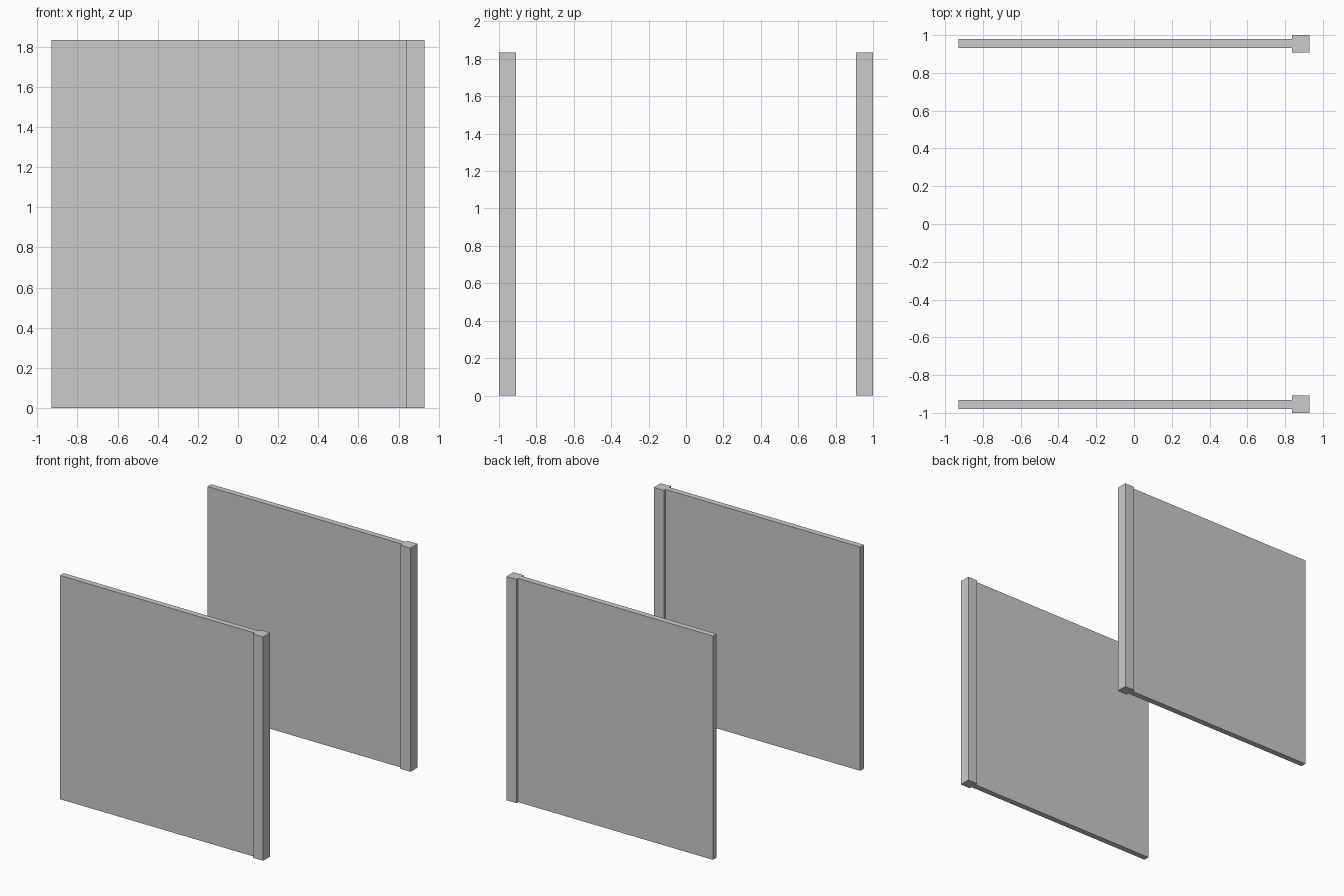
import bpy
import bmesh

if "Cube" in bpy.data.objects:
    bpy.data.objects.remove(bpy.data.objects["Cube"])

HEIGHT = 1.834
X_BACK, X_POST, X_END = -0.928, 0.837, 0.928
Y_MID = 0.9545          # centre line of each wall
PANEL, POST = 0.024, 0.0455  # half thicknesses

# Half of the plan outline: thin panel that steps out into a square end post
half = [(X_BACK, PANEL), (X_POST, PANEL), (X_POST, POST), (X_END, POST)]
outline = half + [(x, -y) for x, y in reversed(half)]


def wall(name, side):
    """Extrude the plan outline up into one wall with its end post."""
    bm = bmesh.new()
    face = bm.faces.new([bm.verts.new((x, y + side * Y_MID, 0)) for x, y in outline])
    top = bmesh.ops.extrude_face_region(bm, geom=[face], use_keep_orig=True)
    verts = [g for g in top["geom"] if isinstance(g, bmesh.types.BMVert)]
    bmesh.ops.translate(bm, verts=verts, vec=(0, 0, HEIGHT))
    bmesh.ops.recalc_face_normals(bm, faces=bm.faces)
    mesh = bpy.data.meshes.new(name)
    bm.to_mesh(mesh)
    bm.free()
    bpy.context.collection.objects.link(bpy.data.objects.new(name, mesh))


# Matching walls at the front and back
wall("front_wall_with_post", -1)
wall("back_wall_with_post", 1)
